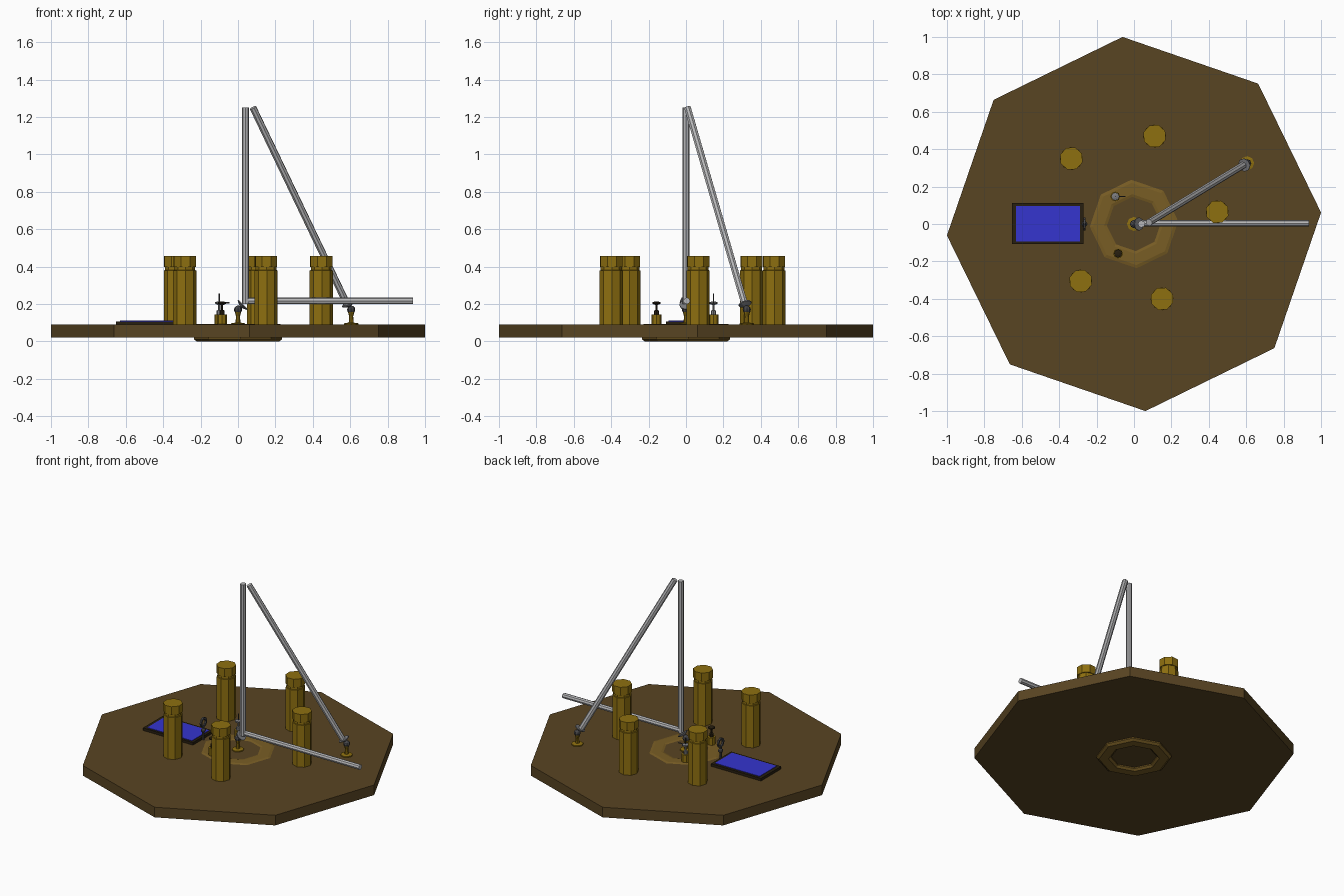
import bpy, bmesh, math
from mathutils import Vector

if "Cube" in bpy.data.objects:
    bpy.data.objects.remove(bpy.data.objects["Cube"])


def material(name, rgb):
    m = bpy.data.materials.new(name)
    m.diffuse_color = (*rgb, 1)
    m.use_nodes = True
    m.node_tree.nodes["Principled BSDF"].inputs["Base Color"].default_value = m.diffuse_color
    return m


WOOD = material("dark_wood", (0.098, 0.058, 0.016))
RING = material("bronze", (0.19, 0.11, 0.018))
GOLD = material("gold", (0.27, 0.16, 0.005))
FRAME = material("black_brown", (0.02, 0.013, 0.005))
BLUE = material("blue", (0.035, 0.035, 0.62))
SILVER = material("silver", (0.47, 0.47, 0.48))
STEEL = material("dark_steel", (0.06, 0.06, 0.065))
GREY = material("mid_grey", (0.2, 0.2, 0.21))


def finish(name, bm, mat):
    bmesh.ops.recalc_face_normals(bm, faces=bm.faces)
    me = bpy.data.meshes.new(name)
    bm.to_mesh(me)
    bm.free()
    me.materials.append(mat)
    ob = bpy.data.objects.new(name, me)
    bpy.context.collection.objects.link(ob)
    return ob


def lathe(name, profile, mat, loc=(0, 0, 0), n=8, turn=0.0, closed=False, axis=(0, 0, 1)):
    """Spin (radius, height) points round an axis; cap the ends unless the profile is closed."""
    bm = bmesh.new()
    rot = Vector((0, 0, 1)).rotation_difference(Vector(axis))
    rings = []
    for r, z in profile:
        rings.append([bm.verts.new(rot @ Vector((r * math.cos(turn + math.tau * i / n),
                                                 r * math.sin(turn + math.tau * i / n), z)) + Vector(loc))
                      for i in range(n)])
    pairs = list(zip(rings, rings[1:]))
    if closed:
        pairs.append((rings[-1], rings[0]))
    for a, b in pairs:
        for i in range(n):
            j = (i + 1) % n
            bm.faces.new((a[i], a[j], b[j], b[i]))
    if not closed:
        bm.faces.new(rings[0])
        bm.faces.new(rings[-1])
    return finish(name, bm, mat)


def rod(name, a, b, r, mat, n=8):
    a, b = Vector(a), Vector(b)
    return lathe(name, [(r, 0), (r, (b - a).length)], mat, a, n, axis=b - a)


def box(name, lo, hi, mat):
    bm = bmesh.new()
    bmesh.ops.create_cube(bm, size=1)
    for v in bm.verts:
        v.co = [lo[k] if v.co[k] < 0 else hi[k] for k in range(3)]
    return finish(name, bm, mat)


def ball(name, loc, r, mat):
    bm = bmesh.new()
    bmesh.ops.create_uvsphere(bm, u_segments=8, v_segments=6, radius=r)
    bmesh.ops.translate(bm, verts=bm.verts, vec=loc)
    return finish(name, bm, mat)


# Octagonal deck and the bronze ring set through it
TURN = math.radians(3.5)
lathe("deck", [(1.002, 0.02), (1.002, 0.09)], WOOD, turn=TURN)
lathe("centre_ring", [(0.22, 0.0), (0.237, 0.012), (0.237, 0.09), (0.22, 0.094),
                      (0.16, 0.094), (0.145, 0.09), (0.145, 0.012), (0.16, 0.0)],
      RING, turn=TURN, closed=True)

# Five pillars, each with a neck and a cap
for i, (x, y) in enumerate([(0.11, 0.47), (-0.335, 0.35), (-0.285, -0.305), (0.15, -0.4), (0.445, 0.065)]):
    lathe(f"pillar_{i + 1}", [(0.062, 0.09), (0.062, 0.38), (0.056, 0.381), (0.056, 0.399)],
          GOLD, (x, y, 0), turn=TURN)
    lathe(f"pillar_cap_{i + 1}", [(0.063, 0.399), (0.063, 0.456)], GOLD, (x, y, 0), turn=TURN + 0.39)

# Screen lying on the deck
box("screen_frame", (-0.653, -0.108, 0.088), (-0.27, 0.112, 0.108), FRAME)
box("screen", (-0.63, -0.093, 0.107), (-0.288, 0.095, 0.111), BLUE)

# Light beams
rod("vertical_beam", (0.04, 0, 0.2), (0.04, 0, 1.25), 0.019, SILVER)
rod("level_beam", (0.04, 0.004, 0.217), (0.935, 0.004, 0.217), 0.018, SILVER)
rod("slanted_beam", (0.08, 0.008, 1.25), (0.585, 0.315, 0.195), 0.019, SILVER)

# Tilting mirrors on stands
for i, (x, y, aim) in enumerate([(0, 0, (0.7, 0, 0.7)), (0.605, 0.325, (-0.43, -0.26, 0.87))]):
    d = Vector(aim).normalized()
    top = Vector((x, y, 0.17))
    lathe(f"mirror_stand_{i + 1}", [(0.038, 0.09), (0.038, 0.097), (0.013, 0.101), (0.011, 0.135), (0.018, 0.16)],
          GOLD, (x, y, 0))
    ball(f"mirror_joint_{i + 1}", top, 0.022, STEEL)
    rod(f"mirror_arm_{i + 1}", top, top + d * 0.035, 0.009, STEEL)
    lathe(f"mirror_{i + 1}", [(0.012, 0.022), (0.036, 0.033), (0.036, 0.039)], GREY, top, axis=d)

# Upright receiver ring beside the screen
lathe("receiver_ring", [(0.034, -0.006), (0.034, 0.006), (0.021, 0.006), (0.021, -0.006)],
      STEEL, (-0.265, 0, 0.21), closed=True, axis=(1, 0, 0))
rod("receiver_stem", (-0.265, 0, 0.09), (-0.265, 0, 0.182), 0.008, STEEL)
ball("receiver_joint", (-0.265, 0, 0.155), 0.016, STEEL)

# Two small control posts on the ring
for i, (x, y, mat) in enumerate([(-0.1, 0.147, GREY), (-0.085, -0.158, FRAME)]):
    lathe(f"control_base_{i + 1}", [(0.026, 0.09), (0.026, 0.145)], GOLD, (x, y, 0))
    lathe(f"control_knob_{i + 1}", [(0.014, 0.145), (0.014, 0.165), (0.006, 0.168), (0.006, 0.195),
                                    (0.022, 0.202), (0.022, 0.21), (0.008, 0.214)], mat, (x, y, 0))
rod("control_needle", (-0.1, 0.147, 0.21), (-0.1, 0.147, 0.257), 0.003, STEEL, 6)
rod("control_lever", (-0.1, 0.147, 0.207), (-0.045, 0.147, 0.207), 0.004, STEEL, 6)
